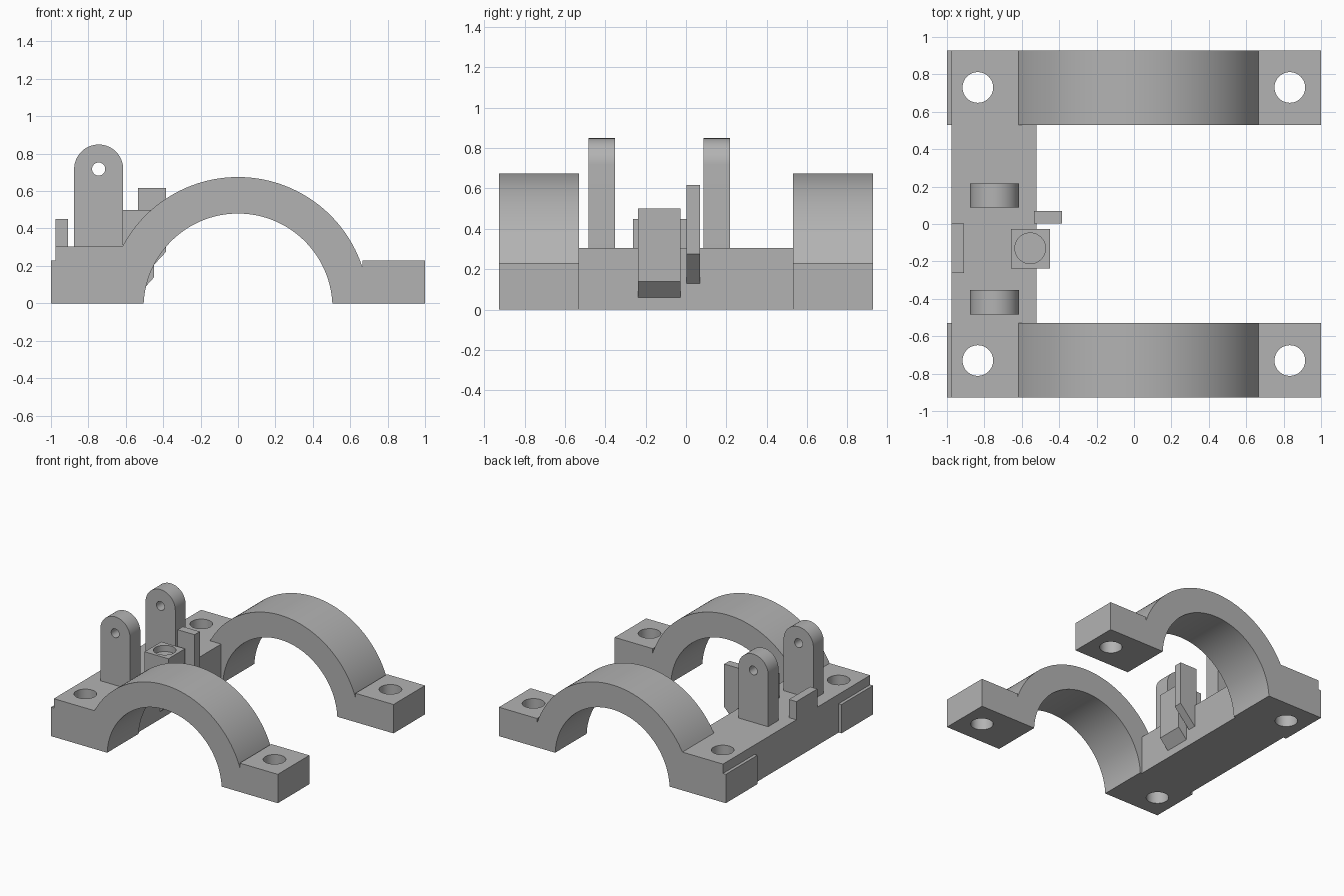
import bpy
import bmesh
from math import sin, cos, asin, acos, pi
from mathutils import Matrix

old = bpy.data.objects.get("Cube")
if old:
    bpy.data.objects.remove(old, do_unlink=True)

grey = bpy.data.materials.new("plain grey")
grey.use_nodes = True
colour = (0.45, 0.45, 0.45, 1)
grey.diffuse_color = colour
grey.node_tree.nodes["Principled BSDF"].inputs["Base Color"].default_value = colour


def arc(cz, r, a, b, n, cx=0):
    """Points along an arc in the xz plane, from angle a to angle b."""
    steps = [a + (b - a) * i / n for i in range(n + 1)]
    return [(cx + r * cos(t), cz + r * sin(t)) for t in steps]


def make_object(name, bm):
    bmesh.ops.recalc_face_normals(bm, faces=bm.faces)
    mesh = bpy.data.meshes.new(name)
    bm.to_mesh(mesh)
    bm.free()
    mesh.materials.append(grey)
    ob = bpy.data.objects.new(name, mesh)
    bpy.context.collection.objects.link(ob)
    return ob


def extrude(name, profile, y0, y1):
    """Solid made by sweeping an xz profile along y."""
    bm = bmesh.new()
    face = bm.faces.new([bm.verts.new((x, y0, z)) for x, z in profile])
    swept = bmesh.ops.extrude_face_region(bm, geom=[face])["geom"]
    verts = [v for v in swept if isinstance(v, bmesh.types.BMVert)]
    bmesh.ops.translate(bm, verts=verts, vec=(0, y1 - y0, 0))
    return make_object(name, bm)


def activate(ob):
    bpy.ops.object.select_all(action='DESELECT')
    ob.select_set(True)
    bpy.context.view_layer.objects.active = ob


def drill(ob, centre, radius, depth, along_y=False):
    """Cut a round hole, upright or along y."""
    bm = bmesh.new()
    turn = Matrix.Rotation(pi / 2 if along_y else 0, 4, 'X')
    bmesh.ops.create_cone(bm, cap_ends=True, segments=48, radius1=radius,
                          radius2=radius, depth=depth,
                          matrix=Matrix.Translation(centre) @ turn)
    cutter = make_object("hole_cutter", bm)
    cutter.hide_render = True
    mod = ob.modifiers.new("hole", 'BOOLEAN')
    mod.operation = 'DIFFERENCE'
    mod.solver = 'EXACT'
    mod.object = cutter
    activate(ob)
    bpy.ops.object.modifier_apply(modifier=mod.name)
    bpy.data.objects.remove(cutter, do_unlink=True)


def smooth(ob):
    activate(ob)
    bpy.ops.object.shade_smooth_by_angle()


# Shared heights and the two arch circles
base_top, foot_top = 0.305, 0.23
back, inside = -0.975, -0.52
arch_z, outer_r, inner_r = -0.025, 0.70, 0.505
foot_x = 0.665
outer = arc(arch_z, outer_r, pi - asin((base_top - arch_z) / outer_r),
            acos(foot_x / outer_r), 64)
end = asin(-arch_z / inner_r)
inner = arc(arch_z, inner_r, end, pi - end, 64)

# Two arched clamps with drilled feet
clamp_profile = ([(-1, 0), (-1, foot_top), (back, foot_top), (back, base_top)]
                 + outer + [(foot_x, foot_top), (1, foot_top), (1, 0)] + inner)
for name, side in (("front_clamp", -1), ("rear_clamp", 1)):
    clamp = extrude(name, clamp_profile, side * 0.53, side * 0.927)
    for x in (-0.835, 0.833):
        drill(clamp, (x, side * 0.73, 0.15), 0.082, 0.6)
    smooth(clamp)

# Bar joining the clamps
extrude("base_bar", [(back, 0), (back, base_top), (inside, base_top), (inside, 0)],
        -0.53, 0.53)

# Pair of rounded hinge ears
ear_x, ear_z, ear_r = -0.745, 0.718, 0.131
ear_profile = ([(ear_x + ear_r, base_top)] + arc(ear_z, ear_r, 0, pi, 32, ear_x)
               + [(ear_x - ear_r, base_top)])
for name, y in (("front_ear", -0.418), ("rear_ear", 0.152)):
    ear = extrude(name, ear_profile, y - 0.065, y + 0.065)
    drill(ear, (ear_x, y, ear_z), 0.035, 0.4, along_y=True)
    smooth(ear)

# Block with a round recess, hanging over the inner edge of the bar
holder = extrude("recessed_block",
                 [(-0.658, base_top), (-0.658, 0.5), (-0.448, 0.5), (-0.448, 0.14),
                  (inside, 0.06), (inside, base_top)], -0.237, -0.027)
drill(holder, (-0.555, -0.13, 0.55), 0.082, 0.2)
smooth(holder)

# Upright stop beside the block
extrude("inner_stop",
        [(-0.535, base_top), (-0.535, 0.617), (-0.385, 0.617), (-0.385, 0.275),
         (inside, 0.13), (inside, base_top)], 0.003, 0.069)

# Low stop on the outer edge of the bar
extrude("outer_stop", [(back, base_top), (back, 0.45), (-0.91, 0.45),
                       (-0.91, base_top)], -0.263, 0.003)
